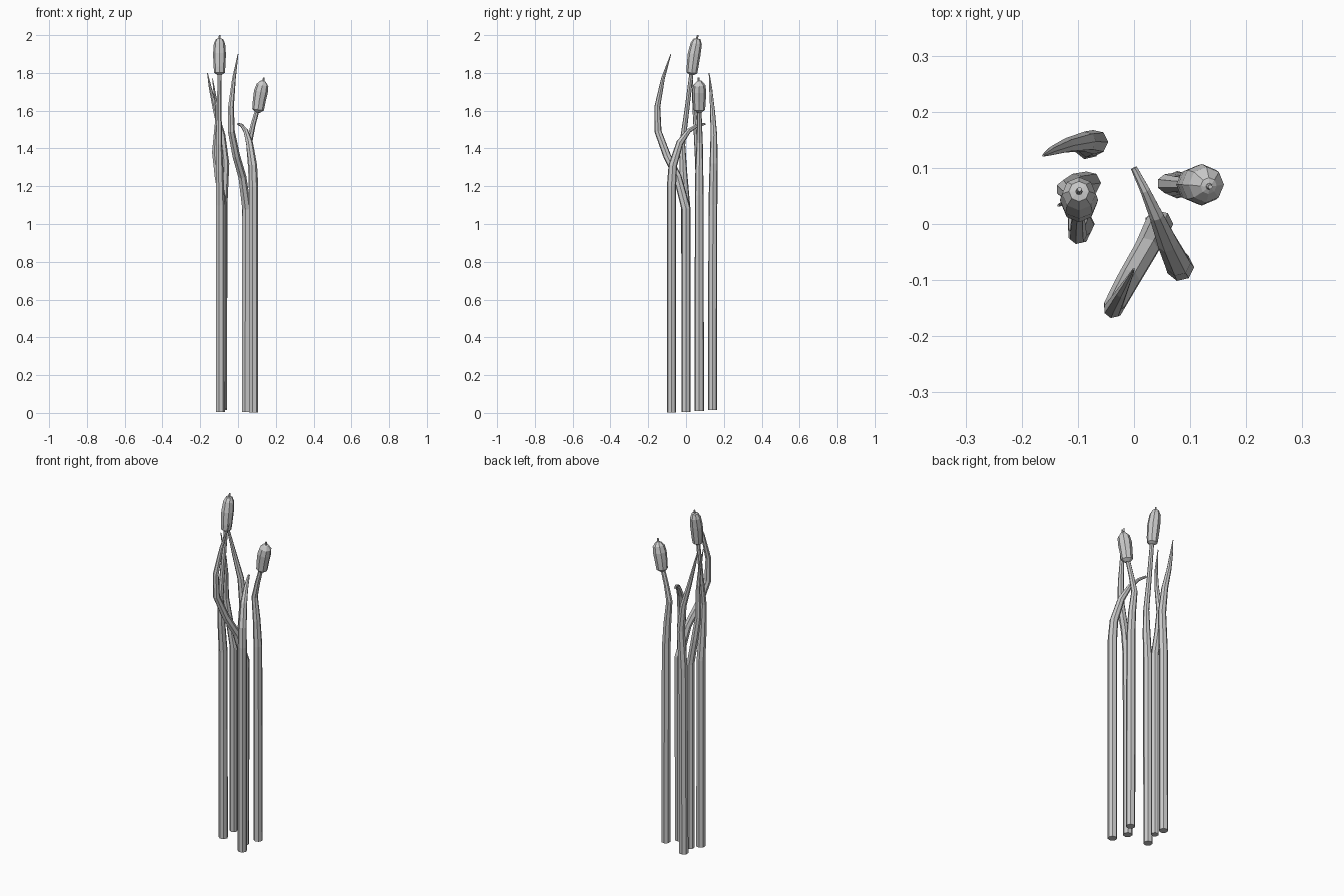
import bpy, bmesh, math
from mathutils import Vector


def tube(name, path, sides=7):
    """Flat-faced tapering tube through (x, y, z, radius) points."""
    bm = bmesh.new()
    pts = [Vector(p[:3]) for p in path]
    rings = []
    for i, p in enumerate(pts):
        t = Vector((0, 0, 0))
        if i > 0:
            t += (p - pts[i - 1]).normalized()
        if i < len(pts) - 1:
            t += (pts[i + 1] - p).normalized()
        turn = Vector((0, 0, 1)).rotation_difference(t)
        r = path[i][3]
        rings.append([bm.verts.new(p + turn @ Vector((r * math.cos(a), r * math.sin(a), 0)))
                      for a in (2 * math.pi * k / sides for k in range(sides))])
    for lo, hi in zip(rings, rings[1:]):
        for k in range(sides):
            n = (k + 1) % sides
            bm.faces.new((lo[k], lo[n], hi[n], hi[k]))
    bm.faces.new(rings[0][::-1])
    bm.faces.new(rings[-1])
    mesh = bpy.data.meshes.new(name)
    bm.to_mesh(mesh)
    bm.free()
    obj = bpy.data.objects.new(name, mesh)
    bpy.context.collection.objects.link(obj)
    return obj


# Flower stems
tube("tall_stem", [(-.095, .0, .005, .025), (-.095, -.002, 1.1, .024), (-.098, -.015, 1.28, .021),
                   (-.10, -.02, 1.42, .016), (-.10, .004, 1.6, .013), (-.098, .03, 1.81, .011)])
tube("short_stem", [(.082, .07, .01, .025), (.08, .07, 1.15, .024), (.072, .07, 1.3, .021),
                    (.058, .072, 1.43, .017), (.078, .071, 1.52, .014), (.103, .07, 1.61, .012)])

# Seed heads with pointed spikes
tube("tall_seed_head", [(-.098, .03, 1.79, .012), (-.098, .031, 1.80, .028), (-.098, .034, 1.83, .031),
                        (-.098, .043, 1.9, .034), (-.098, .054, 1.955, .030), (-.098, .058, 1.98, .018),
                        (-.098, .058, 1.982, .006), (-.097, .062, 2.0, .004)], 8)
tube("short_seed_head", [(.104, .07, 1.59, .012), (.106, .07, 1.605, .031), (.112, .07, 1.65, .034),
                         (.121, .07, 1.70, .037), (.129, .07, 1.735, .032), (.133, .068, 1.755, .015),
                         (.134, .067, 1.758, .006), (.136, .066, 1.775, .004)], 8)

# Leaves
tube("front_leaf", [(.043, .0, .005, .025), (.045, .0, 1.08, .025), (.022, -.045, 1.25, .022),
                    (-.01, -.10, 1.36, .021), (-.036, -.148, 1.49, .019), (-.038, -.152, 1.62, .016),
                    (-.022, -.122, 1.77, .010), (0, -.08, 1.9, .002)])
tube("bent_leaf", [(.082, -.077, .003, .025), (.082, -.077, 1.2, .025), (.078, -.07, 1.31, .023),
                   (.06, -.033, 1.43, .019), (.04, .015, 1.495, .013), (.02, .06, 1.522, .009),
                   (0, .10, 1.53, .006)])
tube("back_leaf", [(-.083, .14, .015, .025), (-.08, .142, 1.1, .024), (-.068, .146, 1.32, .022),
                   (-.085, .147, 1.47, .018), (-.12, .14, 1.6, .013), (-.147, .13, 1.72, .008),
                   (-.162, .122, 1.8, .002)])
tube("side_leaf", [(-.08, .073, .02, .021), (-.08, .073, 1.1, .021), (-.105, .07, 1.25, .020),
                   (-.122, .062, 1.38, .017), (-.112, .05, 1.53, .012), (-.115, .042, 1.63, .009),
                   (-.135, .033, 1.77, .002)])
